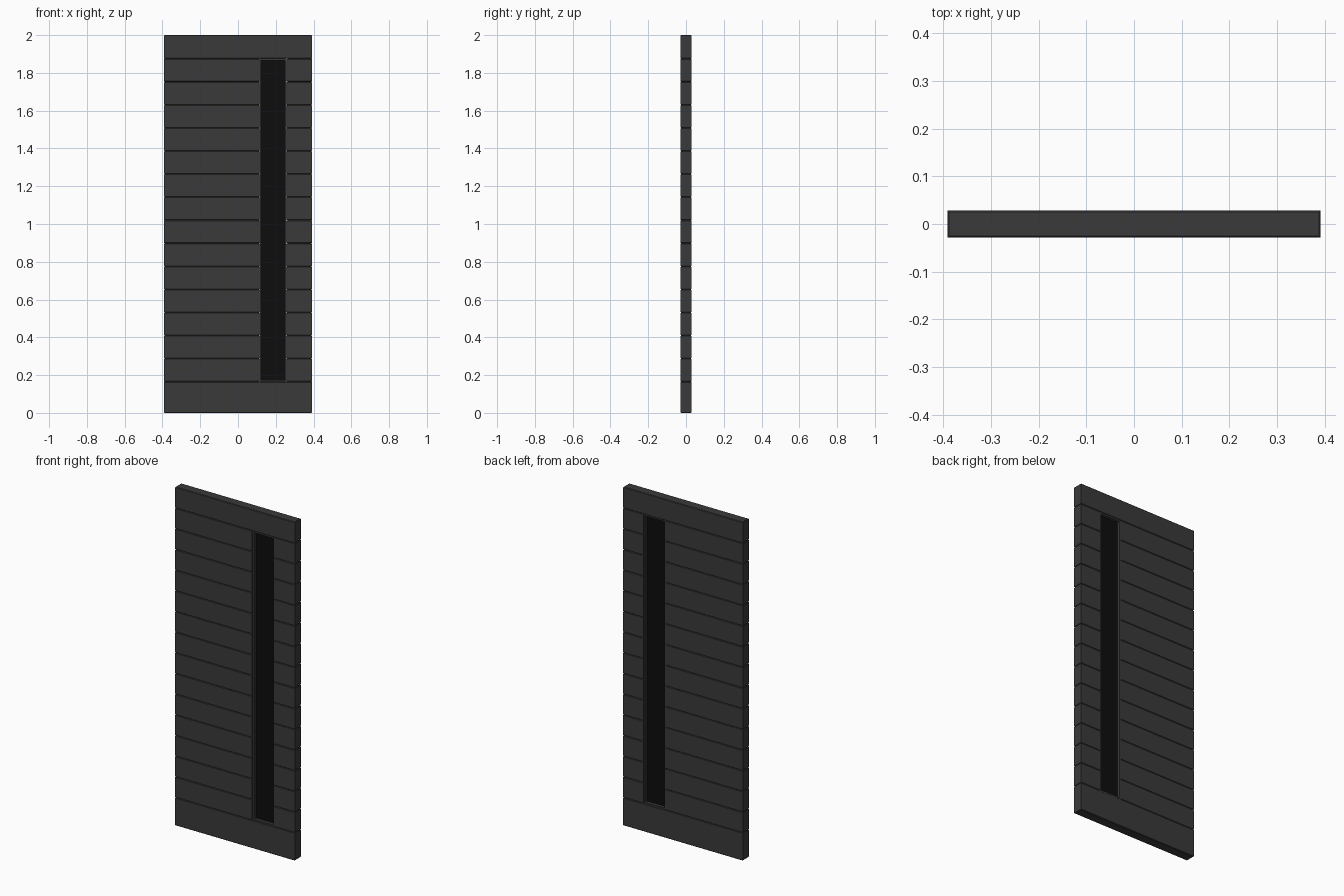
import bpy, bmesh
from mathutils import Vector

if "Cube" in bpy.data.objects:
    bpy.data.objects.remove(bpy.data.objects["Cube"])

HW, HD = 0.391, 0.0285            # half width and half depth of the door
WX0, WX1 = 0.113, 0.258           # window opening
Z0, Z1, ROWS = 0.165, 1.875, 14   # plank field


def material(name, c):
    m = bpy.data.materials.new(name)
    m.diffuse_color = (c, c, c, 1)
    m.use_nodes = True
    m.node_tree.nodes["Principled BSDF"].inputs["Base Color"].default_value = m.diffuse_color
    return m


PAINT = material("dark_paint", 0.042)
GLASS = material("black_glass", 0.004)


def box(name, x, y, z, mat, bevel=0.0):
    lo, hi = Vector((x[0], y[0], z[0])), Vector((x[1], y[1], z[1]))
    bm = bmesh.new()
    bmesh.ops.create_cube(bm, size=1)
    for v in bm.verts:
        v.co = [(lo[i] + hi[i]) / 2 + v.co[i] * (hi[i] - lo[i]) for i in range(3)]
    if bevel:
        # chamfer only the long horizontal and end edges that form the grooves
        edges = [e for e in bm.edges if abs(e.verts[0].co.z - e.verts[1].co.z) < 1e-6]
        bmesh.ops.bevel(bm, geom=edges, offset=bevel, segments=1, affect='EDGES')
    me = bpy.data.meshes.new(name)
    bm.to_mesh(me)
    bm.free()
    me.materials.append(mat)
    ob = bpy.data.objects.new(name, me)
    bpy.context.collection.objects.link(ob)
    return ob


DEPTH = (-HD, HD)

# solid rails at the bottom and top
box("bottom_rail", (-HW, HW), DEPTH, (0, Z0), PAINT, 0.003)
box("top_rail", (-HW, HW), DEPTH, (Z1, 2), PAINT, 0.003)

# horizontal planks on both sides of the window
step = (Z1 - Z0) / ROWS
for i in range(ROWS):
    z = (Z0 + i * step, Z0 + (i + 1) * step)
    box(f"left_plank_{i + 1}", (-HW, WX0), DEPTH, z, PAINT, 0.003)
    box(f"right_plank_{i + 1}", (WX1, HW), DEPTH, z, PAINT, 0.003)

# window frame, slightly inset from the plank faces
T, FD = 0.009, (-HD + 0.003, HD - 0.003)
box("window_frame_left", (WX0, WX0 + T), FD, (Z0, Z1), PAINT)
box("window_frame_right", (WX1 - T, WX1), FD, (Z0, Z1), PAINT)
box("window_frame_bottom", (WX0 + T, WX1 - T), FD, (Z0, Z0 + T), PAINT)
box("window_frame_top", (WX0 + T, WX1 - T), FD, (Z1 - T, Z1), PAINT)

# recessed glass pane
box("window_glass", (WX0 + T, WX1 - T), (-0.008, 0.008), (Z0 + T, Z1 - T), GLASS)
